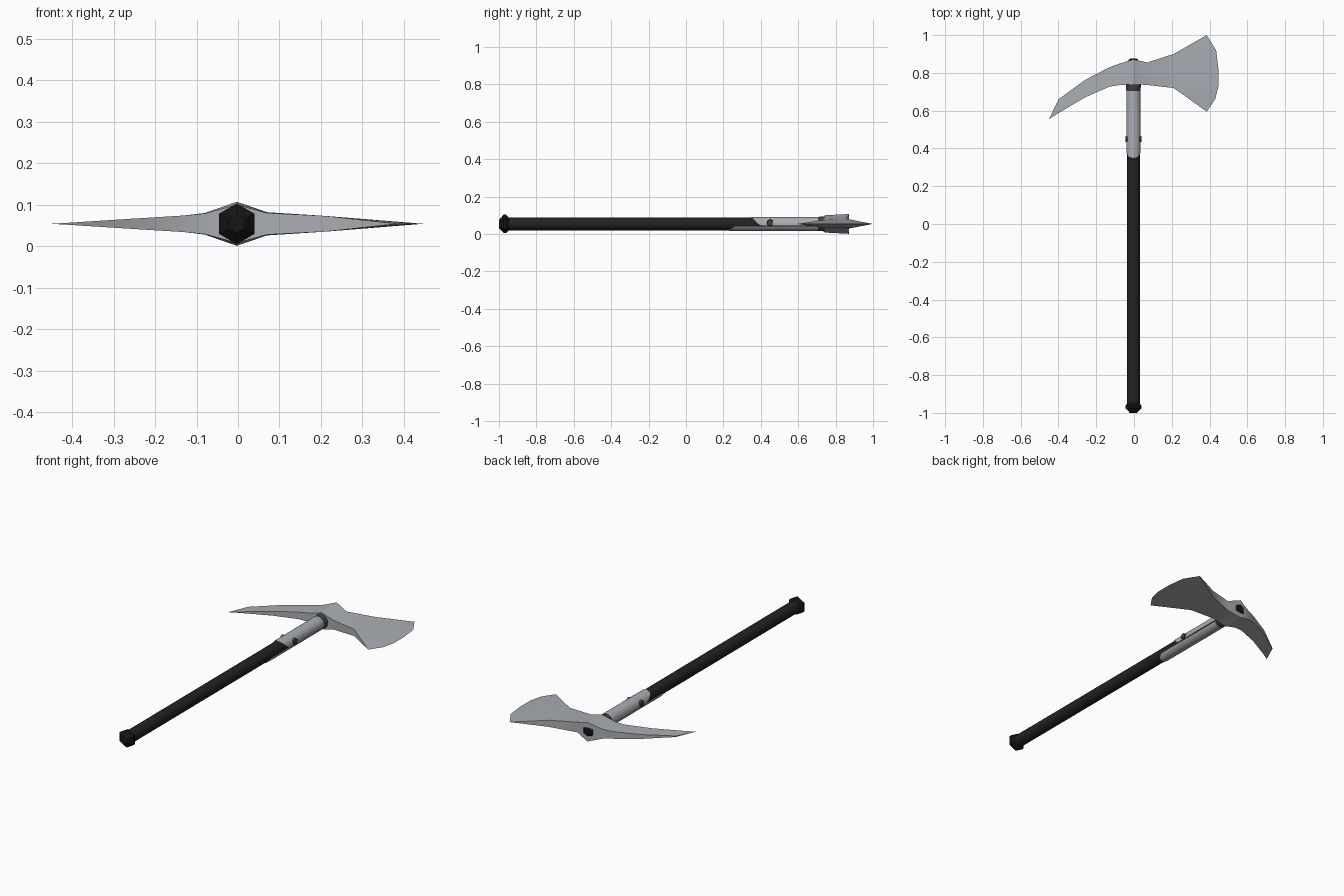
import bpy
import bmesh
from math import sin, cos, pi, radians

if "Cube" in bpy.data.objects:
    bpy.data.objects.remove(bpy.data.objects["Cube"], do_unlink=True)

CX, CZ = -0.003, 0.054  # axis of the handle


def material(name, rgb):
    m = bpy.data.materials.new(name)
    m.use_nodes = True
    m.diffuse_color = (*rgb, 1)
    m.node_tree.nodes["Principled BSDF"].inputs["Base Color"].default_value = (*rgb, 1)
    return m


steel = material("steel grey", (0.40, 0.42, 0.45))
black = material("grip black", (0.016, 0.016, 0.016))
pitch = material("pommel black", (0.008, 0.008, 0.008))
iron = material("dark iron", (0.05, 0.052, 0.055))


def finish(name, bm, mat, smooth=True):
    bmesh.ops.recalc_face_normals(bm, faces=bm.faces)
    mesh = bpy.data.meshes.new(name)
    bm.to_mesh(mesh)
    bm.free()
    mesh.materials.append(mat)
    ob = bpy.data.objects.new(name, mesh)
    bpy.context.collection.objects.link(ob)
    if smooth:
        bpy.ops.object.select_all(action="DESELECT")
        ob.select_set(True)
        bpy.context.view_layer.objects.active = ob
        bpy.ops.object.shade_smooth_by_angle(angle=radians(32))
    return ob


def bridge(bm, a, b):
    n = len(a)
    for i in range(n):
        j = (i + 1) % n
        bm.faces.new((a[i], a[j], b[j], b[i]))


def lathe(name, profile, sides, mat, smooth=True):
    """Capped solid turned around the handle axis; profile is (y, radius)."""
    bm = bmesh.new()
    rings = []
    for y, r in profile:
        angles = [pi / 2 + 2 * pi * i / sides for i in range(sides)]
        rings.append([bm.verts.new((CX + r * cos(a), y, CZ + r * sin(a))) for a in angles])
    for a, b in zip(rings, rings[1:]):
        bridge(bm, a, b)
    bm.faces.new(rings[0])
    bm.faces.new(rings[-1])
    return finish(name, bm, mat, smooth)


def langet(name, start, end, y_middle, y_edge, y_end):
    """Curved metal strap; its front end slants from the middle to the edges."""
    bm = bmesh.new()
    steps = 12
    rings = []
    for i in range(steps + 1):
        a = radians(start + (end - start) * i / steps)
        y0 = y_middle + (y_edge - y_middle) * abs(2 * i / steps - 1) ** 2
        rings.append([bm.verts.new((CX + r * cos(a), y, CZ + r * sin(a)))
                      for r, y in ((0.038, y0), (0.038, y_end), (0.031, y_end), (0.031, y0))])
    for a, b in zip(rings, rings[1:]):
        bridge(bm, a, b)
    bm.faces.new(rings[0])
    bm.faces.new(rings[-1])
    return finish(name, bm, steel)


# Handle, pommel and the fittings around the eye
lathe("handle", [(-0.97, 0.034), (0.80, 0.034)], 12, black)
lathe("pommel", [(-1.0, 0.022), (-0.975, 0.049), (-0.962, 0.049), (-0.945, 0.033)], 6, pitch, False)
lathe("eye_collar", [(0.695, 0.035), (0.71, 0.038), (0.745, 0.04)], 12, iron)
lathe("handle_end", [(0.80, 0.034), (0.862, 0.034), (0.876, 0.02)], 6, pitch, False)

# Upper and lower metal straps with a narrow gap between them
langet("upper_langet", -14, 194, 0.35, 0.40, 0.705)
langet("lower_langet", 203, 337, 0.23, 0.26, 0.705)

# Rivets on both sides
for side, label in ((1, "left"), (-1, "right")):
    bm = bmesh.new()
    bmesh.ops.create_cone(bm, cap_ends=True, segments=6, radius1=0.02, radius2=0.017, depth=0.012)
    for v in bm.verts:
        x, y, z = v.co
        v.co = (CX + side * (0.037 + z), 0.45 + x, CZ + 0.006 + y)
    finish(label + "_rivet", bm, iron, False)

# Axe head: x, back y, front y, half thickness at back and front
stations = [
    (-0.40, 0.66, 0.587, 0.003, 0.003),
    (-0.26, 0.762, 0.67, 0.012, 0.012),
    (-0.13, 0.83, 0.727, 0.02, 0.02),
    (-0.08, 0.848, 0.735, 0.026, 0.025),
    (CX, 0.872, 0.74, 0.053, 0.046),
    (0.07, 0.855, 0.736, 0.028, 0.026),
    (0.21, 0.90, 0.72, 0.019, 0.019),
]
edge = [(0.385, 1.0), (0.435, 0.92), (0.447, 0.82), (0.447, 0.73), (0.43, 0.66), (0.385, 0.595)]

bm = bmesh.new()
rings = []
for x, yb, yf, hb, hf in stations:
    rings.append([bm.verts.new((x, y, CZ + h))
                  for y, h in ((yb, hb), (yf, hf), (yf, -hf), (yb, -hb))])
for a, b in zip(rings, rings[1:]):
    bridge(bm, a, b)

# Pick point
tip = bm.verts.new((-0.45, 0.555, CZ))
first = rings[0]
for i in range(4):
    bm.faces.new((first[i], first[(i + 1) % 4], tip))

# Cutting edge, sharp along the middle plane
blade = [bm.verts.new((x, y, CZ)) for x, y in edge]
top_back, top_front, low_front, low_back = rings[-1]
for back, front in ((top_back, top_front), (low_back, low_front)):
    for i in (0, 1):
        bm.faces.new((back, blade[i], blade[i + 1]))
    bm.faces.new((back, blade[2], blade[3], front))
    for i in (3, 4):
        bm.faces.new((front, blade[i], blade[i + 1]))
bm.faces.new((top_back, low_back, blade[0]))
bm.faces.new((top_front, low_front, blade[-1]))
finish("axe_head", bm, steel)
